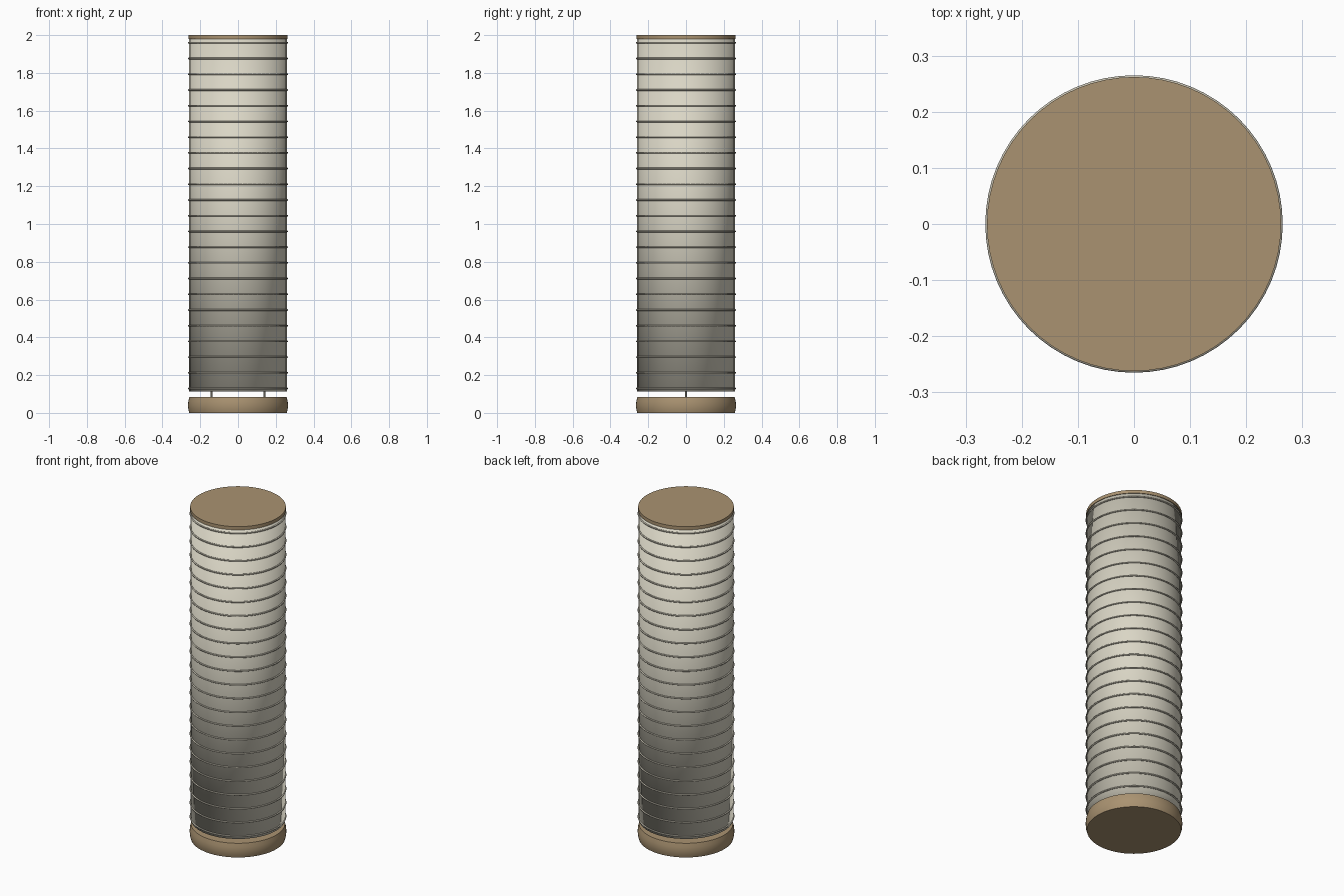
import bpy, bmesh, math

if "Cube" in bpy.data.objects:
    bpy.data.objects.remove(bpy.data.objects["Cube"])


def material(name, rgb):
    m = bpy.data.materials.new(name)
    m.diffuse_color = (*rgb, 1)
    m.use_nodes = True
    m.node_tree.nodes["Principled BSDF"].inputs["Base Color"].default_value = m.diffuse_color
    return m


wood = material("tan wood", (0.40, 0.29, 0.165))
paper = material("cream paper", (0.70, 0.67, 0.56))
wire = material("pale rib wire", (0.55, 0.52, 0.43))
metal = material("grey metal", (0.40, 0.37, 0.30))


def cylinder(name, r, z0, z1, mat, x=0, sides=32):
    bpy.ops.mesh.primitive_cylinder_add(
        vertices=sides, radius=r, depth=z1 - z0, location=(x, 0, (z0 + z1) / 2))
    o = bpy.context.object
    o.name = name
    o.data.materials.append(mat)
    return o


def lathe(name, profile, mat, sides=64):
    """Solid of revolution from (radius, z) points, capped at both ends."""
    bm = bmesh.new()
    rows = [[bm.verts.new((r * math.cos(2 * math.pi * i / sides),
                           r * math.sin(2 * math.pi * i / sides), z))
             for i in range(sides)] for r, z in profile]
    for a, b in zip(rows, rows[1:]):
        for i in range(sides):
            j = (i + 1) % sides
            bm.faces.new((a[i], a[j], b[j], b[i]))
    bm.faces.new(rows[0][::-1])
    bm.faces.new(rows[-1])
    me = bpy.data.meshes.new(name)
    bm.to_mesh(me)
    bm.free()
    o = bpy.data.objects.new(name, me)
    bpy.context.collection.objects.link(o)
    me.materials.append(mat)
    bpy.ops.object.select_all(action='DESELECT')
    o.select_set(True)
    bpy.context.view_layer.objects.active = o
    bpy.ops.object.shade_smooth_by_angle(angle=math.radians(35))
    return o


# Rounded wooden base and thin top disc
lathe("base", [(0.258, 0), (0.263, 0.018), (0.265, 0.04), (0.263, 0.062), (0.257, 0.085)], wood)
lathe("top_cap", [(0.262, 1.98), (0.262, 2.0)], wood)

# Paper shade, softly shaded along its whole height
shade = cylinder("shade", 0.259, 0.112, 1.982, paper)
shade.data.shade_smooth()

# Support rods rising from the base
for side in (-1, 1):
    rod = cylinder("support_rod", 0.005, 0.08, 1.98, metal, x=0.14 * side, sides=12)
    bpy.ops.object.shade_smooth_by_angle()

# Evenly spaced ribs around the shade
RIBS = 23
for k in range(RIBS):
    z = 0.129 + k * (1.959 - 0.129) / (RIBS - 1)
    bpy.ops.mesh.primitive_torus_add(
        major_radius=0.2605, minor_radius=0.0045, major_segments=64,
        minor_segments=8, location=(0, 0, z))
    rib = bpy.context.object
    rib.name = "shade_rib"
    rib.data.materials.append(wire)
    bpy.ops.object.shade_smooth_by_angle(angle=math.radians(60))
